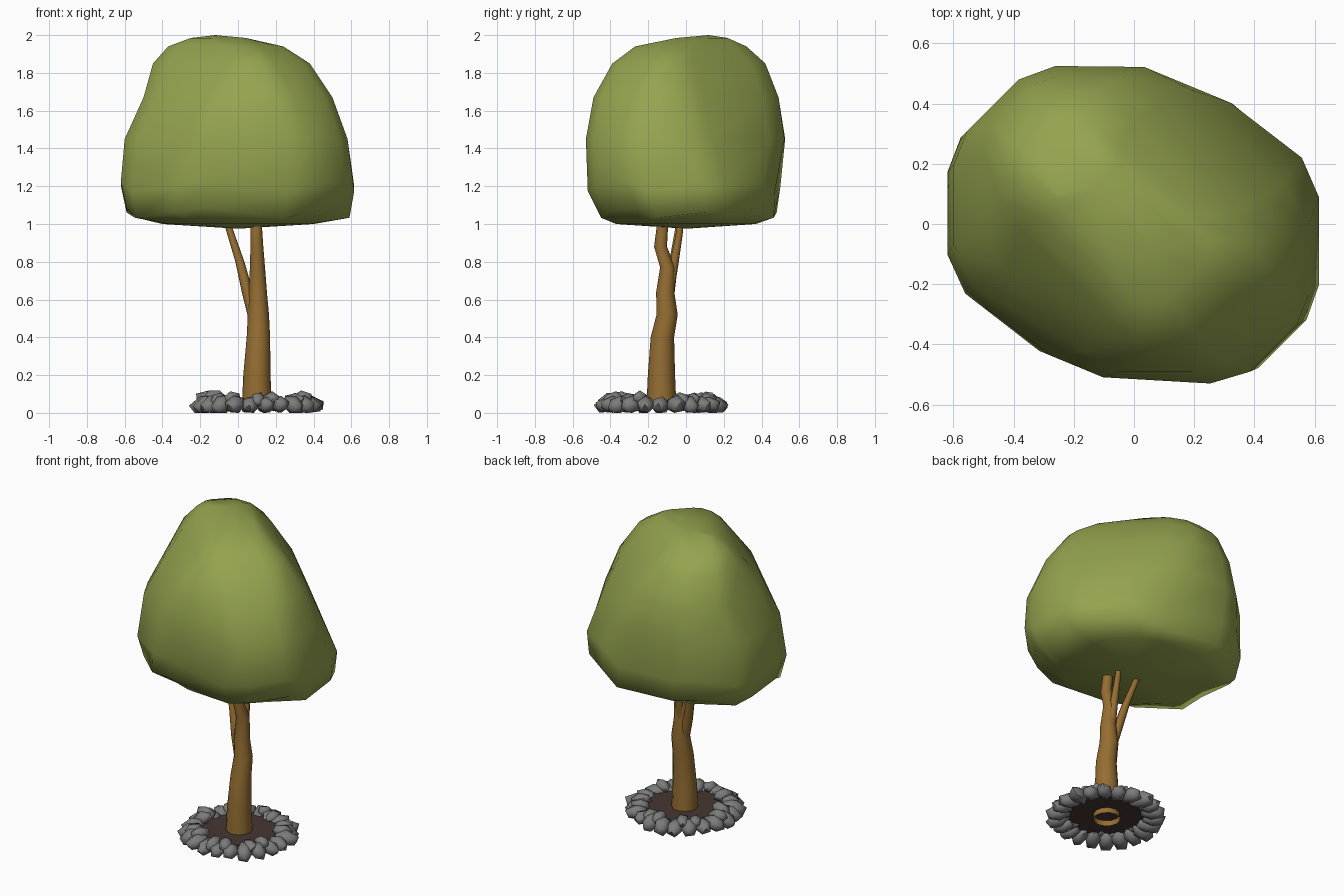
import bpy, bmesh, math, random
from mathutils import Vector, Euler

random.seed(4)
if "Cube" in bpy.data.objects:
    bpy.data.objects.remove(bpy.data.objects["Cube"], do_unlink=True)


def material(name, rgb):
    mat = bpy.data.materials.new(name)
    mat.use_nodes = True
    mat.diffuse_color = (*rgb, 1)
    bsdf = mat.node_tree.nodes["Principled BSDF"]
    bsdf.inputs["Base Color"].default_value = (*rgb, 1)
    bsdf.inputs["Roughness"].default_value = 0.9
    return mat


leaf_green = material("leaf green", (0.3, 0.37, 0.078))
bark_brown = material("bark brown", (0.3, 0.155, 0.032))
stone_grey = material("stone grey", (0.2, 0.2, 0.2))
soil_brown = material("soil brown", (0.06, 0.038, 0.031))


def finish(bm, name, mat, angle=None):
    bmesh.ops.recalc_face_normals(bm, faces=bm.faces)
    mesh = bpy.data.meshes.new(name)
    bm.to_mesh(mesh)
    bm.free()
    mesh.materials.append(mat)
    obj = bpy.data.objects.new(name, mesh)
    bpy.context.collection.objects.link(obj)
    if angle:
        bpy.ops.object.select_all(action="DESELECT")
        obj.select_set(True)
        bpy.context.view_layer.objects.active = obj
        bpy.ops.object.shade_smooth_by_angle(angle=math.radians(angle))


def loft(bm, rings):
    """Join equal-length loops of points with quads."""
    loops = [[bm.verts.new(p) for p in ring] for ring in rings]
    for low, high in zip(loops, loops[1:]):
        for i in range(len(low)):
            j = (i + 1) % len(low)
            bm.faces.new((low[i], low[j], high[j], high[i]))
    return loops


def fan(bm, loop, tip):
    centre = bm.verts.new(tip)
    for i, v in enumerate(loop):
        bm.faces.new((v, loop[(i + 1) % len(loop)], centre))


# Trunk and branches: tapered tubes through (x, y, z, radius) stations
def limb(name, stations, sides=12, open_base=False):
    bm = bmesh.new()
    rings = []
    for x, y, z, r in stations:
        angles = [math.tau * i / sides for i in range(sides)]
        rings.append([(x + r * math.cos(a), y + r * math.sin(a), z) for a in angles])
    loops = loft(bm, rings)
    bm.faces.new(loops[-1])
    if not open_base:
        bm.faces.new(loops[0])
    finish(bm, name, bark_brown, 50)


limb("trunk", [
    (.1, -.13, .02, .08), (.1, -.13, .2, .072), (.108, -.125, .4, .062),
    (.108, -.1, .52, .056), (.105, -.11, .64, .048), (.103, -.097, .77, .04),
    (.1, -.135, .88, .034), (.095, -.12, 1.04, .028)], open_base=True)
limb("side_branch", [
    (.085, -.105, .5, .03), (.05, -.09, .64, .03), (.01, -.065, .8, .024),
    (-.055, -.035, 1.0, .018), (-.08, -.03, 1.06, .015)], sides=8)
limb("back_branch", [
    (.1, -.1, .6, .03), (.1, -.065, .78, .024),
    (.095, -.035, .95, .018), (.09, -.025, 1.06, .015)], sides=8)

# Canopy: each level gives its reach in eight compass directions from +x
LEVELS = {
    1.0: (.4, .4, .37, .44, .4, .38, .37, .44),
    1.06: (.59, .54, .48, .58, .59, .52, .45, .57),
    1.2: (.615, .55, .5, .61, .62, .56, .52, .63),
    1.45: (.58, .45, .525, .61, .6, .52, .53, .62),
    1.67: (.5, .36, .49, .57, .5, .42, .49, .53),
    1.85: (.38, .24, .42, .5, .45, .28, .39, .39),
    1.94: (.24, .15, .32, .41, .37, .2, .27, .26),
    1.985: (.04, .1, .22, .25, .25, .12, .05, .062),
}
# Flattened sides: bearing in degrees and farthest reach
TRIMS = {67.5: .495, 247.5: .51}


def outline(reach):
    """Corners of the octagon bounded by the reaches, cut to 16 points and trimmed."""
    step = math.tau / 8
    corners = []
    for i, near in enumerate(reach):
        far = reach[(i + 1) % 8]
        out = Vector((math.cos(i * step), math.sin(i * step)))
        along = Vector((-out.y, out.x))
        corners.append(out * near + along * (far - near * math.cos(step)) / math.sin(step))
    points = []
    for p, q in zip(corners, corners[1:] + corners[:1]):
        points += [p.lerp(q, .17), p.lerp(q, .83)]
    for bearing, limit in TRIMS.items():
        out = Vector((math.cos(math.radians(bearing)), math.sin(math.radians(bearing))))
        points = [p - out * max(0, p.dot(out) - limit) for p in points]
    return points


bm = bmesh.new()
rings = []
for z, reach in LEVELS.items():
    wobble = .03 if 1.0 < z < 1.3 else 0
    rings.append([(p.x, p.y, z + wobble * math.sin(i * 2.1)) for i, p in enumerate(outline(reach))])
loops = loft(bm, rings)
fan(bm, loops[-1], (-.12, .12, 2.0))
fan(bm, loops[0], (0, 0, .975))
finish(bm, "canopy", leaf_green, 75)

# Soil disc inside the stones
CENTRE = Vector((.105, -.135, 0))
bm = bmesh.new()
bmesh.ops.create_circle(bm, cap_ends=True, radius=.27, segments=24)
bmesh.ops.translate(bm, verts=bm.verts, vec=CENTRE + Vector((0, 0, .055)))
finish(bm, "soil", soil_brown)

# Ring of long rounded stones, with smaller ones leaning on top
bm = bmesh.new()


def stone(angle, distance, height, size, lean):
    made = bmesh.ops.create_icosphere(bm, subdivisions=1, radius=1)["verts"]
    tilt = Euler((random.uniform(-.4, .4), lean, angle + random.uniform(-.25, .25)))
    spot = CENTRE + Vector((math.cos(angle) * distance, math.sin(angle) * distance, height))
    for v in made:
        p = v.co * random.uniform(.96, 1.08)
        p = Vector((p.x * size * 1.55, p.y * size, p.z * size * .95))
        p.rotate(tilt)
        v.co = p + spot
        v.co.z = max(v.co.z, .005)


COUNT = 22
for i in range(COUNT):
    turn = math.tau * i / COUNT
    stone(turn, random.uniform(.275, .29), .048, random.uniform(.046, .054), random.uniform(0, .4))
    if i % 3:
        stone(turn + .14, random.uniform(.24, .275), random.uniform(.07, .085),
              random.uniform(.036, .044), random.uniform(-.2, .5))
lowest = min(v.co.z for v in bm.verts)
bmesh.ops.translate(bm, verts=bm.verts, vec=(0, 0, -lowest))
finish(bm, "stone_ring", stone_grey, 55)
